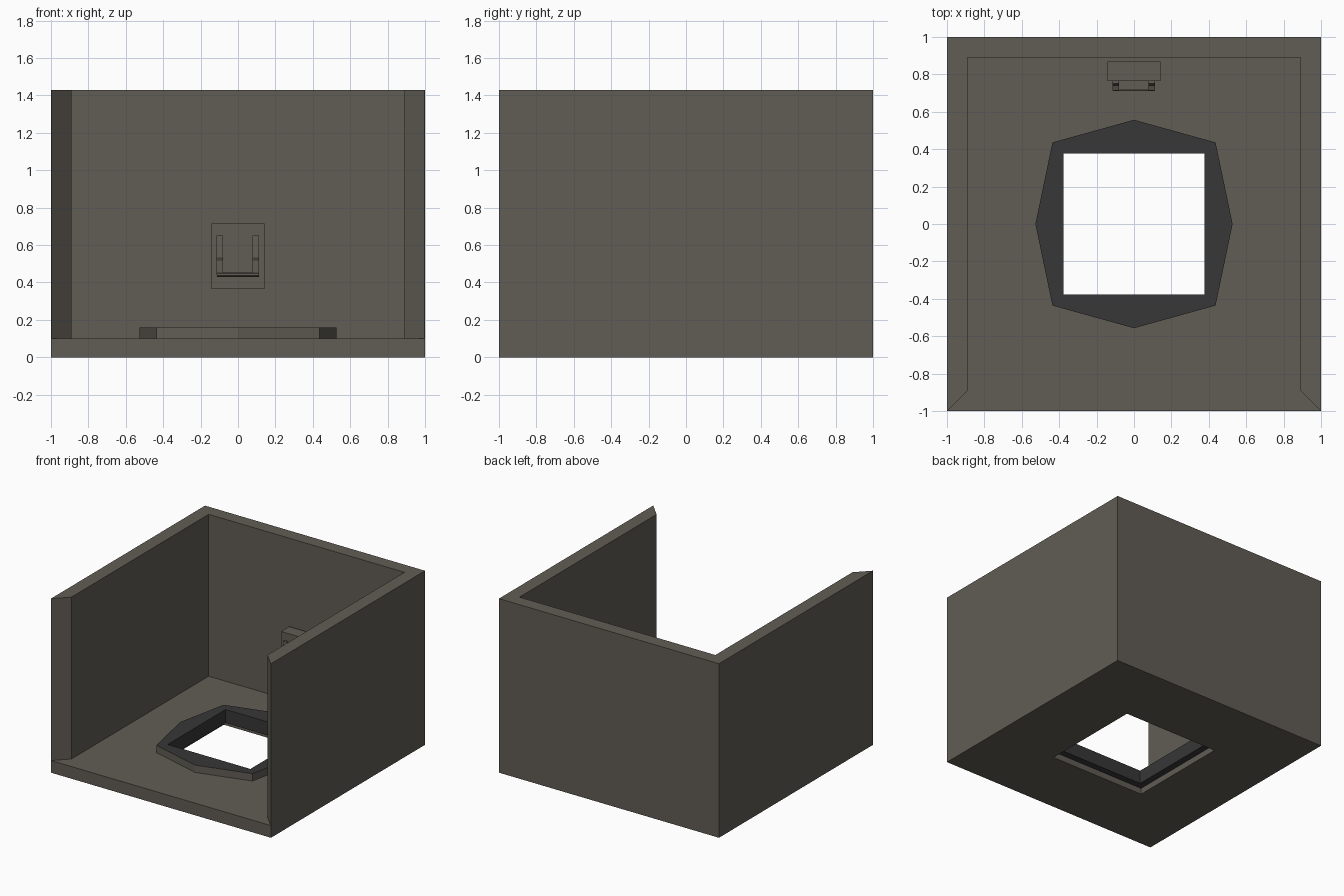
import bpy, bmesh

cube = bpy.data.objects.get("Cube")
if cube:
    bpy.data.objects.remove(cube, do_unlink=True)


def material(name, rgb):
    m = bpy.data.materials.new(name)
    m.use_nodes = True
    m.diffuse_color = (*rgb, 1)
    m.node_tree.nodes["Principled BSDF"].inputs["Base Color"].default_value = (*rgb, 1)
    return m


BROWN = material("warm grey", (0.12, 0.11, 0.09))
DARK = material("charcoal", (0.038, 0.038, 0.038))


def finish(name, bm, *mats):
    bmesh.ops.recalc_face_normals(bm, faces=bm.faces)
    mesh = bpy.data.meshes.new(name)
    bm.to_mesh(mesh)
    bm.free()
    for m in mats:
        mesh.materials.append(m)
    ob = bpy.data.objects.new(name, mesh)
    bpy.context.collection.objects.link(ob)
    return ob


def prism(name, outline, lo, hi, mat, axis="z"):
    """Extrude a 2D outline along z (points are x, y) or x (points are y, z)."""
    bm = bmesh.new()
    place = (lambda a, b, d: (a, b, d)) if axis == "z" else (lambda a, b, d: (d, a, b))
    rings = [[bm.verts.new(place(a, b, d)) for a, b in outline] for d in (lo, hi)]
    for r in rings:
        bm.faces.new(r)
    n = len(outline)
    for i in range(n):
        j = (i + 1) % n
        bm.faces.new((rings[0][i], rings[0][j], rings[1][j], rings[1][i]))
    return finish(name, bm, mat)


def rect(x0, y0, x1, y1):
    return [(x0, y0), (x1, y0), (x1, y1), (x0, y1)]


def cut(target, cutter):
    mod = target.modifiers.new("cut", "BOOLEAN")
    mod.operation = "DIFFERENCE"
    mod.solver = "EXACT"
    mod.object = cutter
    bpy.context.view_layer.update()
    bpy.context.view_layer.objects.active = target
    bpy.ops.object.modifier_apply(modifier=mod.name)
    bpy.data.objects.remove(cutter, do_unlink=True)


# Housing: block hollowed from above and in front, with bevelled wall ends
FLOOR, TOP, INNER = 0.10, 1.43, 0.89
housing = prism("housing", rect(-1, -1, 1, 1), 0, TOP, BROWN)
right_side = [(INNER, INNER), (INNER, -INNER), (0.998, -1), (0.998, -1.2)]
cavity = right_side + [(-x, y) for x, y in reversed(right_side)]
cut(housing, prism("cavity_cutter", cavity, FLOOR, TOP + 0.2, BROWN))

# Square hole through the floor
HOLE = 0.43
cut(housing, prism("hole_cutter", rect(-HOLE, -HOLE, HOLE, HOLE), -0.1, FLOOR + 0.1, BROWN))

# Eight-sided collar with a square opening, set into the floor hole
signs = [(1, 0), (1, 1), (0, 1), (-1, 1), (-1, 0), (-1, -1), (0, -1), (1, -1)]
OPEN, CORNER = 0.376, 0.436
bm = bmesh.new()
loops = {}
for z in (0.05, 0.16):
    outer = [(sx * (CORNER if sy else 0.527), sy * (CORNER if sx else 0.557)) for sx, sy in signs]
    loops["out", z] = [bm.verts.new((x, y, z)) for x, y in outer]
    loops["in", z] = [bm.verts.new((sx * OPEN, sy * OPEN, z)) for sx, sy in signs]
order = [loops["out", 0.05], loops["out", 0.16], loops["in", 0.16], loops["in", 0.05]]
for k, a in enumerate(order):
    b = order[(k + 1) % 4]
    for i in range(8):
        j = (i + 1) % 8
        face = bm.faces.new((a[i], a[j], b[j], b[i]))
        face.material_index = 1 if k else 0  # outer sides match the housing
finish("collar", bm, BROWN, DARK)

# Mounting block at the back wall
prism("mount_block", rect(-0.143, 0.765, 0.141, 0.87), 0.365, 0.715, BROWN)

# Clip: two tapering arms joined by a lip at the bottom
arm = [(0.768, 0.65), (0.75, 0.65), (0.74, 0.53), (0.715, 0.52), (0.715, 0.44), (0.768, 0.44)]
for name, x in (("clip_arm_right", -0.115), ("clip_arm_left", 0.077)):
    prism(name, arm, x, x + 0.035, BROWN, "x")
lip = [(0.768, 0.43), (0.722, 0.43), (0.71, 0.437), (0.71, 0.448), (0.722, 0.455), (0.768, 0.455)]
prism("clip_lip", lip, -0.113, 0.113, BROWN, "x")
